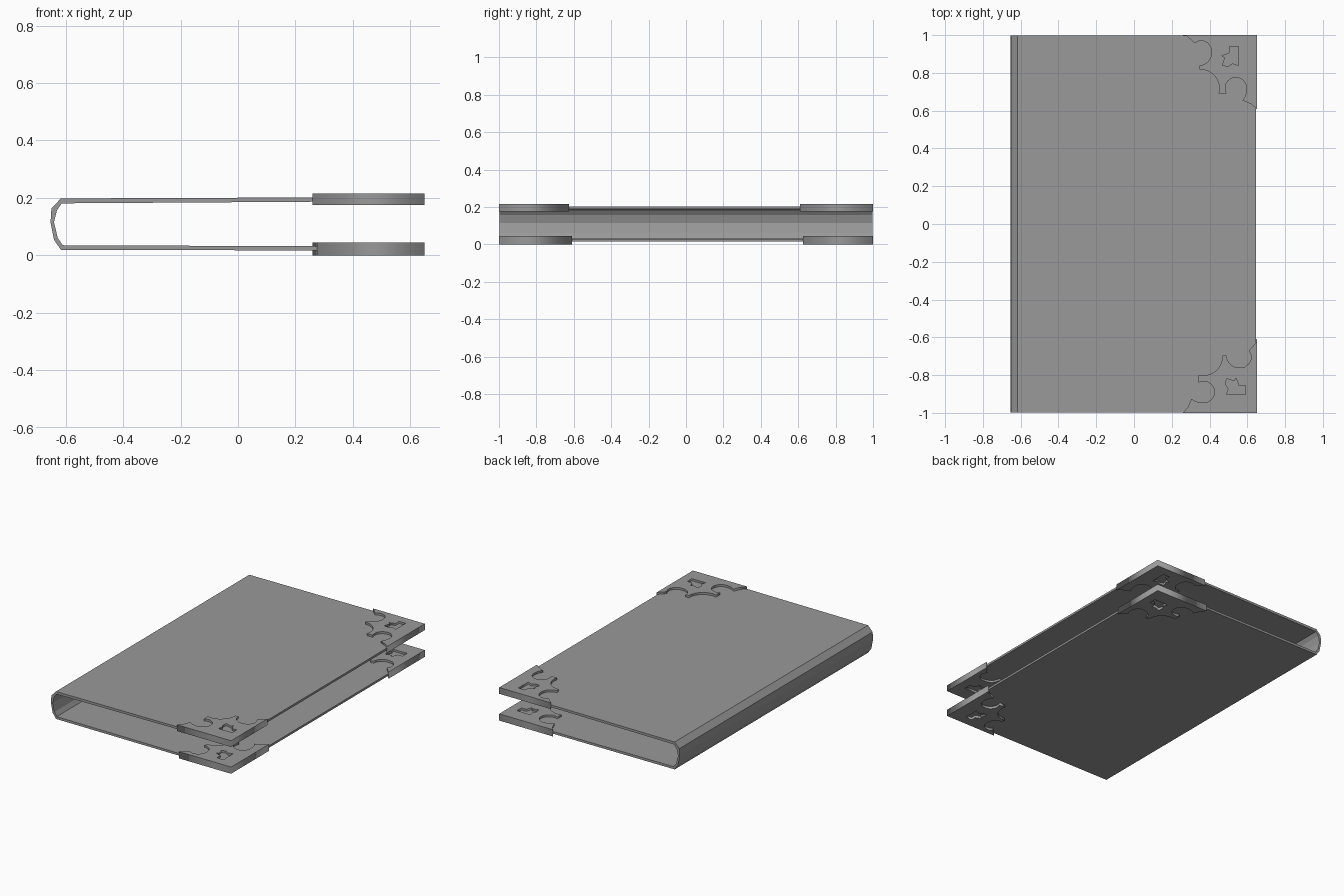
import bpy, bmesh, math
from mathutils import Vector

if "Cube" in bpy.data.objects:
    bpy.data.objects.remove(bpy.data.objects["Cube"])

leather = bpy.data.materials.new("plain grey")
leather.diffuse_color = (0.32, 0.32, 0.32, 1)
leather.use_nodes = True
leather.node_tree.nodes["Principled BSDF"].inputs["Base Color"].default_value = leather.diffuse_color


def arc(a, b, c, n=8):
    """Points on the circle through a, b, c, running from a to c."""
    (ax, ay), (bx, by), (cx, cy) = a, b, c
    d = 2 * (ax * (by - cy) + bx * (cy - ay) + cx * (ay - by))
    sa, sb, sc = ax * ax + ay * ay, bx * bx + by * by, cx * cx + cy * cy
    ox = (sa * (by - cy) + sb * (cy - ay) + sc * (ay - by)) / d
    oy = (sa * (cx - bx) + sb * (ax - cx) + sc * (bx - ax)) / d
    r = math.hypot(ax - ox, ay - oy)
    t = [math.atan2(y - oy, x - ox) for x, y in (a, b, c)]
    sweep, mid = (t[2] - t[0]) % math.tau, (t[1] - t[0]) % math.tau
    if mid > sweep:
        sweep -= math.tau
    return [(ox + r * math.cos(t[0] + sweep * i / n),
             oy + r * math.sin(t[0] + sweep * i / n)) for i in range(n + 1)]


# Wraparound cover: C-shaped section extruded along y
outer = [(0.645, 0.203), (-0.617, 0.198), (-0.650, 0.163), (-0.653, 0.115),
         (-0.641, 0.054), (-0.617, 0.019), (0.645, 0.016)]
inner = [(0.645, 0.030), (-0.611, 0.035), (-0.628, 0.061), (-0.641, 0.115),
         (-0.631, 0.156), (-0.614, 0.181), (0.645, 0.189)]
bm = bmesh.new()
face = bm.faces.new([bm.verts.new((x, -0.998, z)) for x, z in outer + inner])
ext = bmesh.ops.extrude_face_region(bm, geom=[face])
bmesh.ops.translate(bm, vec=(0, 1.996, 0),
                    verts=[v for v in ext["geom"] if isinstance(v, bmesh.types.BMVert)])
bmesh.ops.recalc_face_normals(bm, faces=bm.faces)
mesh = bpy.data.meshes.new("cover")
bm.to_mesh(mesh)
bm.free()
mesh.materials.append(leather)
bpy.context.collection.objects.link(bpy.data.objects.new("cover", mesh))

# Ornate corner outline, as distances from the two outer edges
outline = [(0, 0), (0.375, 0)]
outline += arc((0.33, 0.043), (0.276, 0.033), (0.24, 0.091), 5)
outline += arc((0.24, 0.091), (0.25, 0.13), (0.303, 0.16), 6)
outline += arc((0.303, 0.182), (0.22, 0.22), (0.202, 0.308))
outline += arc((0.16, 0.308), (0.112, 0.224), (0.055, 0.29), 12)
outline += [(0.06, 0.322), (0.075, 0.346), (0.03, 0.365), (0, 0.39)]
# Small cut-out window inside the corner
window = [(0.097, 0.06), (0.144, 0.06), (0.144, 0.095), (0.185, 0.11),
          (0.168, 0.118), (0.181, 0.16), (0.15, 0.165), (0.128, 0.15), (0.097, 0.16)]


def corner(name, side, swap, low, high):
    curve = bpy.data.curves.new(name, "CURVE")
    curve.dimensions, curve.fill_mode = "2D", "BOTH"
    curve.extrude = (high - low) / 2
    for loop in (outline, window):
        spline = curve.splines.new("POLY")
        spline.points.add(len(loop) - 1)
        spline.use_cyclic_u = True
        for p, (u, v) in zip(spline.points, loop):
            if swap:
                u, v = v, u
            p.co = (0.65 - u, side * (1 - v), 0, 1)
    ob = bpy.data.objects.new(name, curve)
    ob.location.z = (low + high) / 2
    bpy.context.collection.objects.link(ob)
    curve.materials.append(leather)
    bpy.ops.object.select_all(action="DESELECT")
    ob.select_set(True)
    bpy.context.view_layer.objects.active = ob
    bpy.ops.object.convert(target="MESH")


# Four corner guards, each clasping a cover board
corner("upper_back_corner", 1, False, 0.175, 0.216)
corner("upper_front_corner", -1, True, 0.175, 0.216)
corner("lower_front_corner", -1, False, 0.0, 0.044)
corner("lower_back_corner", 1, True, 0.0, 0.044)
